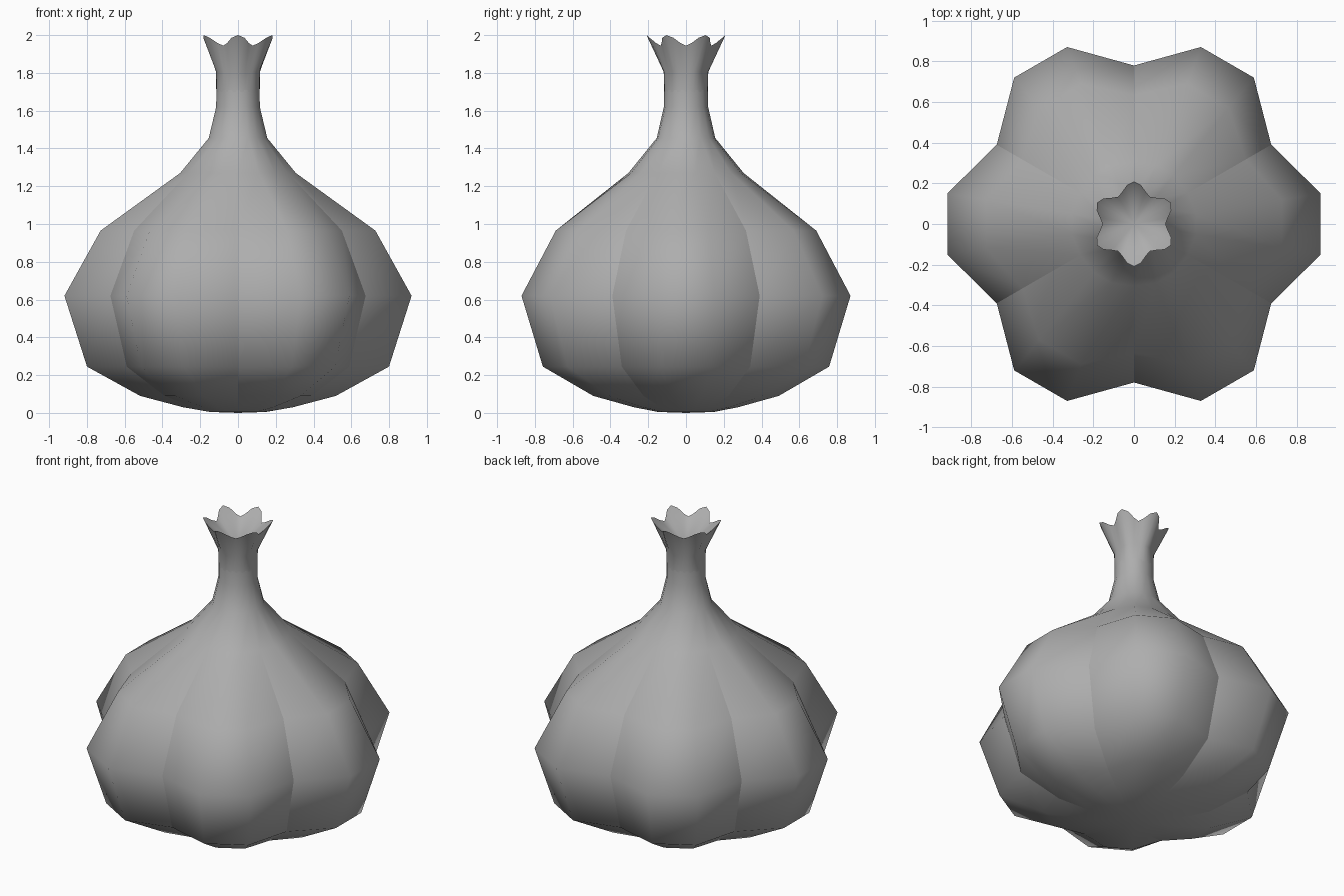
import bpy
from math import cos, sin, radians, pi

if "Cube" in bpy.data.objects:
    bpy.data.objects.remove(bpy.data.objects["Cube"])

skin = bpy.data.materials.new("grey_skin")
skin.diffuse_color = (0.42, 0.42, 0.42, 1)
skin.use_nodes = True
skin.node_tree.nodes["Principled BSDF"].inputs["Base Color"].default_value = skin.diffuse_color


def make_lathe(name, rings, sharp, cap_bottom=None, cap_top=None):
    """Skin a stack of closed rings; sharp(ring_a, i_a, ring_b, i_b) picks creases."""
    n = len(rings[0])
    verts = [p for ring in rings for p in ring]
    faces = []
    for k in range(len(rings) - 1):
        for i in range(n):
            j = (i + 1) % n
            faces.append((k * n + i, k * n + j, (k + 1) * n + j, (k + 1) * n + i))
    if cap_bottom is not None:
        verts.append((0, 0, cap_bottom))
        c = len(verts) - 1
        faces += [((i + 1) % n, i, c) for i in range(n)]
    if cap_top is not None:
        verts.append((0, 0, cap_top))
        c = len(verts) - 1
        b = (len(rings) - 1) * n
        faces += [(b + i, b + (i + 1) % n, c) for i in range(n)]
    mesh = bpy.data.meshes.new(name)
    mesh.from_pydata(verts, [], faces)
    mesh.update()
    mesh.polygons.foreach_set("use_smooth", [True] * len(mesh.polygons))
    for e in mesh.edges:
        a, b = sorted(e.vertices)
        e.use_edge_sharp = sharp(a // n, a % n, b // n, b % n)
    mesh.materials.append(skin)
    obj = bpy.data.objects.new(name, mesh)
    bpy.context.collection.objects.link(obj)
    return obj


# Bulb with six cloves: (height, clove radius, groove radius)
profile = [
    (0.005, 0.15, 0.148), (0.03, 0.295, 0.27), (0.09, 0.525, 0.45),
    (0.245, 0.81, 0.68), (0.62, 0.931, 0.78), (0.965, 0.737, 0.635),
    (1.27, 0.31, 0.305), (1.455, 0.157, 0.155), (1.62, 0.117, 0.117),
    (1.71, 0.116, 0.116),
]
rings = []
for z, clove, groove in profile:
    ring = []
    for k in range(6):
        for offset, r in ((-9.3, clove), (9.3, clove), (30, groove)):
            a = radians(60 * k + offset)
            ring.append((r * cos(a), r * sin(a), z))
    rings.append(ring)
# Creases run down the grooves between cloves
make_lathe("bulb", rings,
           lambda ka, ia, kb, ib: ia == ib and ia % 3 == 2 and ka != kb and 1 <= ka and kb <= 6,
           cap_bottom=0.0)


# Flared six-pointed stem tip with a hollow centre
def crown_ring(r, dr, z, dz, n=36):
    ring = []
    for i in range(n):
        a = 2 * pi * i / n
        w = -cos(6 * a)
        ring.append(((r + dr * w) * cos(a), (r + dr * w) * sin(a), z + dz * w))
    return ring


make_lathe("stem_crown", [
    crown_ring(0.115, 0.0, 1.70, 0.0),
    crown_ring(0.117, 0.001, 1.805, 0.0),
    crown_ring(0.182, 0.027, 1.972, 0.028),
], lambda ka, ia, kb, ib: ka == 2 and kb == 2, cap_top=1.82)
